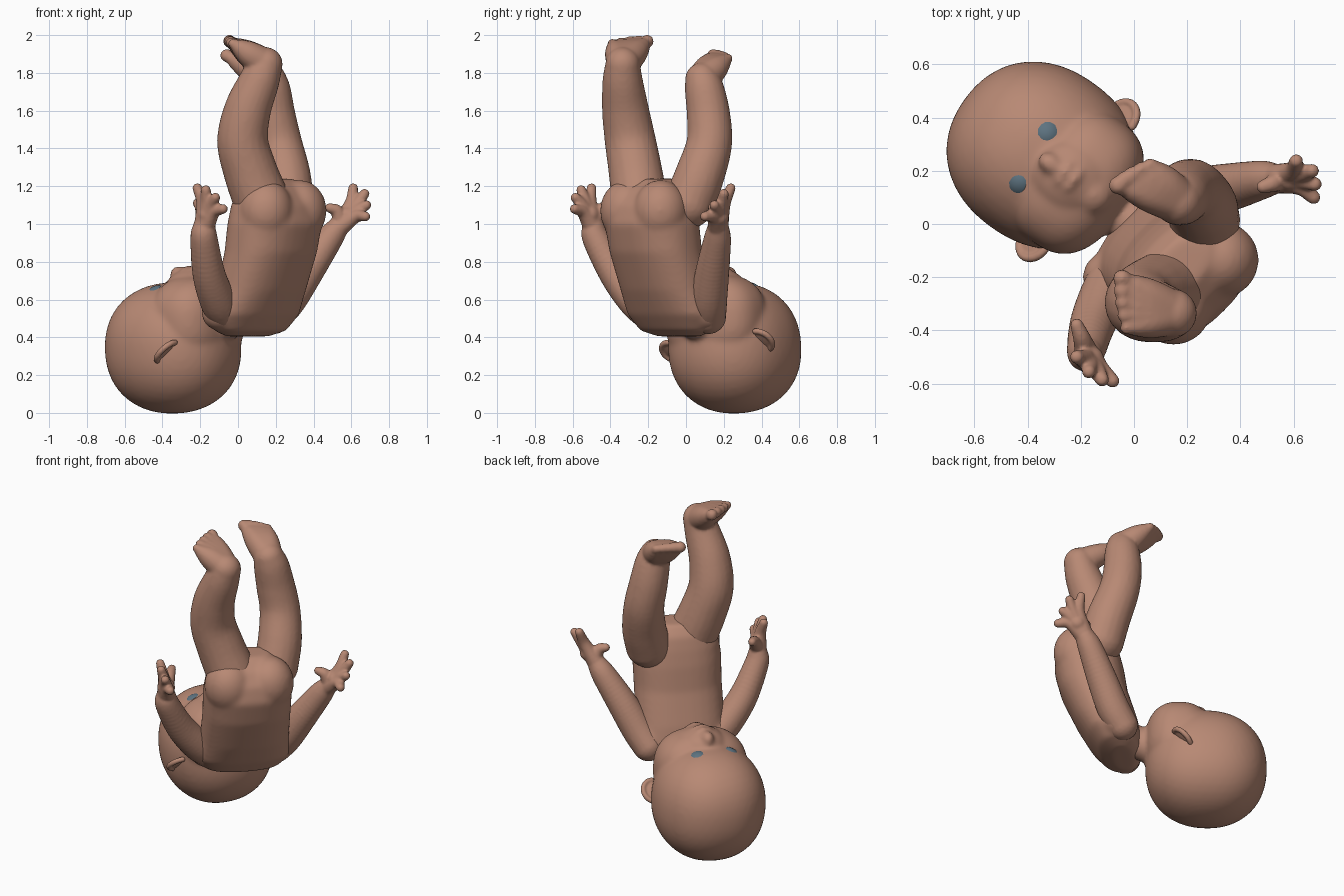
import bpy, bmesh, math
from mathutils import Vector, Matrix

if "Cube" in bpy.data.objects:
    bpy.data.objects.remove(bpy.data.objects["Cube"])


def material(name, rgb):
    m = bpy.data.materials.new(name)
    m.diffuse_color = (*rgb, 1)
    m.use_nodes = True
    m.node_tree.nodes["Principled BSDF"].inputs["Base Color"].default_value = m.diffuse_color
    return m


SKIN = material("skin tan", (0.48, 0.25, 0.175))
EYE = material("eye blue grey", (0.11, 0.17, 0.215))


# ---- helpers -------------------------------------------------------------
def ellipsoid(bm, centre, radii, frame=None, p=2.0):
    """Superellipsoid blob; frame is a 3x3 matrix of its axes."""
    frame = frame or Matrix.Identity(3)
    for v in bmesh.ops.create_icosphere(bm, subdivisions=4 if p > 2 else 3, radius=1)["verts"]:
        n = sum(abs(k) ** p for k in v.co) ** (1 / p)
        q = v.co / n
        v.co = Vector(centre) + frame @ Vector([q[i] * radii[i] for i in range(3)])


def ball(bm, centre, r):
    ellipsoid(bm, centre, (r, r, r))


def chain(bm, pts, steps=8):
    """Tapered limb: overlapping balls along a smooth curve of (x, y, z, r)."""
    P = [Vector(p) for p in pts]
    P = [P[0] * 2 - P[1]] + P + [P[-1] * 2 - P[-2]]
    for i in range(1, len(P) - 2):
        a, b, c, d = P[i - 1:i + 3]
        for s in range(steps + 1):
            t = s / steps
            q = 0.5 * (2 * b + (c - a) * t + (2 * a - 5 * b + 4 * c - d) * t * t
                       + (3 * b - a - 3 * c + d) * t ** 3)
            ball(bm, q[:3], q[3])


def finish(bm, name, voxel, smooth=4):
    """Fuse the blobs of a part into one smooth skin."""
    me = bpy.data.meshes.new(name)
    bm.to_mesh(me)
    bm.free()
    ob = bpy.data.objects.new(name, me)
    bpy.context.collection.objects.link(ob)
    me.materials.append(SKIN)
    if voxel:
        r = ob.modifiers.new("fuse", 'REMESH')
        r.mode, r.voxel_size, r.use_smooth_shade = 'VOXEL', voxel, True
        s = ob.modifiers.new("soften", 'SMOOTH')
        s.factor, s.iterations = 0.5, smooth
    for f in me.polygons:
        f.use_smooth = True
    return ob


# ---- torso: lofted rings, u = sideways, f = towards the belly -------------
def body(u, f, z):
    return Vector(((u - f) * 0.7071, (u + f) * 0.7071, z))


bm = bmesh.new()
# z, f centre, half width, half depth
RINGS = [(0.405, -0.06, 0.14, 0.06), (0.435, -0.08, 0.23, 0.12), (0.52, -0.11, 0.28, 0.16),
         (0.65, -0.16, 0.265, 0.185), (0.85, -0.235, 0.262, 0.20), (1.0, -0.265, 0.265, 0.208),
         (1.1, -0.265, 0.25, 0.185), (1.18, -0.25, 0.205, 0.145), (1.24, -0.235, 0.13, 0.08)]
N = 32
rows = []
for z, f, a, c in RINGS:
    row = []
    for k in range(N):
        t = 2 * math.pi * k / N
        ct, st = math.cos(t), math.sin(t)
        n = (abs(ct) ** 2.4 + abs(st) ** 2.4) ** (1 / 2.4)
        row.append(bm.verts.new(body(0.01 + a * ct / n, f + c * st / n, z)))
    rows.append(row)
for r0, r1 in zip(rows, rows[1:]):
    for k in range(N):
        bm.faces.new((r0[k], r0[(k + 1) % N], r1[(k + 1) % N], r1[k]))
bm.faces.new(rows[0][::-1])
bm.faces.new(rows[-1])
for s in (-1, 1):                       # buttocks and shoulders
    ellipsoid(bm, body(0.01 + s * 0.125, -0.325, 1.07), (0.145, 0.145, 0.165))
    ball(bm, body(0.01 + s * 0.22, -0.07, 0.53), 0.095)
finish(bm, "torso", 0.012, 18)


# ---- arms with hands -----------------------------------------------------
def arm(name, path, palm, thumb, tips):
    bm = bmesh.new()
    chain(bm, path)
    wrist, palm = Vector(path[-1][:3]), Vector(palm)
    ball(bm, palm, 0.053)
    for tip in tips:
        tip = Vector(tip)
        mid = palm.lerp(tip, 0.4)
        chain(bm, [(*wrist, 0.055), (*mid, 0.036), (*tip, 0.026)])
    thumb = Vector(thumb)
    chain(bm, [(*wrist.lerp(palm, 0.4), 0.048), (*palm.lerp(thumb, 0.6), 0.034), (*thumb, 0.025)])
    finish(bm, name, 0.008, 3)


arm("right_side_arm",
    [(0.19, 0.12, 0.51, 0.093), (0.265, 0.122, 0.60, 0.097), (0.365, 0.14, 0.75, 0.09),
     (0.475, 0.165, 0.91, 0.074), (0.52, 0.17, 0.97, 0.06)],
    (0.585, 0.175, 1.04), (0.485, 0.14, 1.085),
    [(0.61, 0.237, 1.19), (0.67, 0.20, 1.16), (0.68, 0.15, 1.10), (0.675, 0.10, 1.04)])
arm("left_side_arm",
    [(-0.07, -0.185, 0.52, 0.093), (-0.11, -0.27, 0.60, 0.095), (-0.155, -0.375, 0.74, 0.087),
     (-0.18, -0.475, 0.92, 0.073), (-0.18, -0.49, 0.98, 0.06)],
    (-0.165, -0.51, 1.05), (-0.215, -0.38, 1.11),
    [(-0.215, -0.50, 1.19), (-0.17, -0.555, 1.18), (-0.12, -0.585, 1.14), (-0.08, -0.59, 1.08)])


# ---- legs with feet ------------------------------------------------------
def leg(name, path, toe_in, toe_out):
    bm = bmesh.new()
    chain(bm, path)
    heel, a, b = Vector(path[-1][:3]), Vector(toe_in), Vector(toe_out)
    for k in range(5):
        t = k / 4
        tip = a.lerp(b, t) + (heel - a.lerp(b, 0.5)) * 0.12 * t * t
        base = heel.lerp(tip, 0.75)
        chain(bm, [(*heel, 0.085), (*heel.lerp(tip, 0.45), 0.07), (*base, 0.048)])
        ball(bm, tip, 0.035 - 0.009 * t)
        ball(bm, base.lerp(tip, 0.5), 0.036)
    finish(bm, name, 0.010, 5)


leg("front_leg",
    [(0.125, -0.245, 1.12, 0.15), (0.065, -0.268, 1.28, 0.143), (0.025, -0.295, 1.44, 0.136),
     (0.05, -0.32, 1.60, 0.125), (0.11, -0.335, 1.75, 0.108), (0.145, -0.335, 1.845, 0.092)],
    (-0.045, -0.205, 1.967), (-0.05, -0.385, 1.97))
leg("rear_leg",
    [(0.265, 0.015, 1.11, 0.135), (0.255, 0.07, 1.25, 0.132), (0.22, 0.122, 1.42, 0.122),
     (0.19, 0.12, 1.57, 0.116), (0.175, 0.10, 1.70, 0.106), (0.165, 0.085, 1.765, 0.09)],
    (-0.06, 0.145, 1.892), (0.04, 0.235, 1.892))

# ---- head: l = across, c = chin to crown, face looks up ------------------
L, C, Z = Vector((0.585, 0.81, 0.06)), Vector((-0.81, 0.585, 0)), Vector((-0.035, -0.049, 0.998))
FRAME = Matrix((L, C, Z)).transposed()


def skull(l, c, z):
    return L * l + C * c + Vector((0, 0, z))


bm = bmesh.new()
ellipsoid(bm, skull(0.008, 0.43, 0.343), (0.332, 0.362, 0.347), FRAME, 2.2)
ellipsoid(bm, skull(0.004, 0.265, 0.495), (0.28, 0.205, 0.238), FRAME, 2.5)   # jaw and cheeks
ellipsoid(bm, skull(0, 0.295, 0.665), (0.14, 0.15, 0.10), FRAME)              # muzzle
ellipsoid(bm, skull(0, 0.385, 0.73), (0.04, 0.055, 0.05), FRAME)              # nose
for c in (0.325, 0.28):
    ellipsoid(bm, skull(0, c, 0.75), (0.06, 0.022, 0.033), FRAME)             # lips
ball(bm, skull(0, 0.19, 0.67), 0.08)                                          # chin
neck = [body(0.01, -0.07, 0.55), body(0.0, 0.07, 0.49), body(-0.02, 0.22, 0.43)]
chain(bm, [(*neck[0], 0.11), (*neck[1], 0.10), (*neck[2], 0.12)])
head = finish(bm, "head", 0.011, 18)

# ---- ears: curved rim around a thin bowl ---------------------------------
E = (Vector((0, 0, 0.7)) - C * 0.7).normalized()
for side, l, c, z in (("right", 0.305, 0.27, 0.365), ("left", -0.285, 0.265, 0.34)):
    bm = bmesh.new()
    out = L if l > 0 else -L
    centre = skull(l, c, z)
    rim = [centre + E * 0.07 * math.cos(t) + out * (0.068 * math.sin(t) - 0.012)
           for t in [math.pi * k / 8 for k in range(9)]]
    chain(bm, [(*p, 0.016) for p in rim], 5)
    thin = E.cross(out)
    ellipsoid(bm, centre - out * 0.01, (0.068, 0.06, 0.013), Matrix((E, out, thin)).transposed())
    finish(bm, side + "_ear", 0.006, 3)

# ---- eyes: shallow domes set on the face surface -------------------------
bpy.context.view_layer.update()
face = head.evaluated_get(bpy.context.evaluated_depsgraph_get())
for side, x, y in (("right", -0.325, 0.35), ("left", -0.435, 0.148)):
    hit, loc, nor, _ = face.ray_cast(Vector((x, y, 2)), Vector((0, 0, -1)))
    if not hit:
        loc, nor = Vector((x, y, 0.68)), Vector((0, 0, 1))
    bm = bmesh.new()
    ball(bm, loc - nor * 0.062, 0.071)
    eye = finish(bm, side + "_eye", 0)
    eye.data.materials.clear()
    eye.data.materials.append(EYE)
